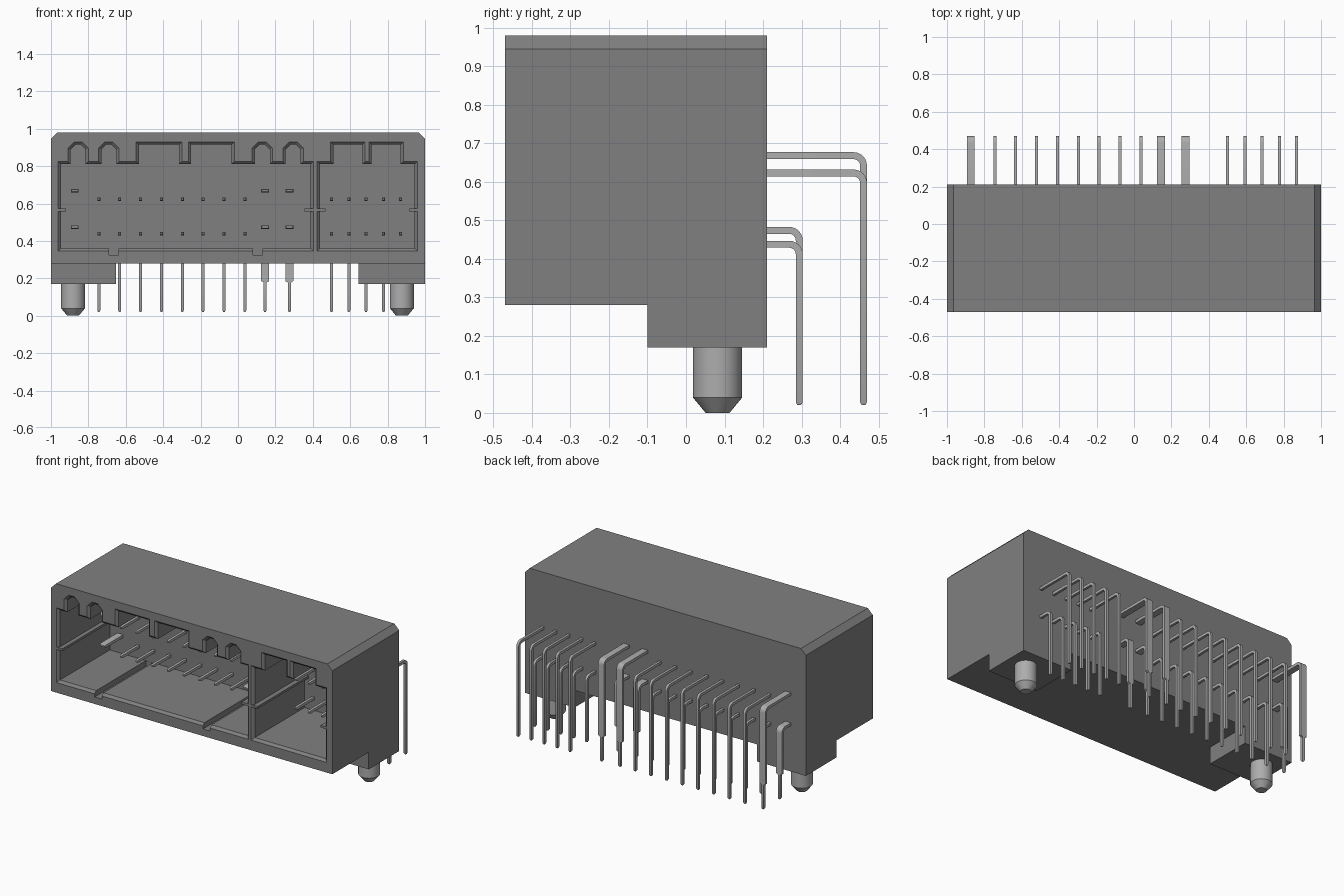
import bpy, bmesh, math
from mathutils import Vector

cube = bpy.data.objects.get("Cube")
if cube:
    bpy.data.objects.remove(cube, do_unlink=True)


def material(name, value):
    m = bpy.data.materials.new(name)
    m.use_nodes = True
    col = (value, value, value, 1)
    m.diffuse_color = col
    m.node_tree.nodes["Principled BSDF"].inputs["Base Color"].default_value = col
    return m


PLASTIC = material("dark grey plastic", 0.216)
METAL = material("light grey metal", 0.42)


def link(name, mesh, loc=(0, 0, 0)):
    ob = bpy.data.objects.new(name, mesh)
    ob.location = loc
    bpy.context.collection.objects.link(ob)
    return ob


def loft(name, rings, mat, smooth=False):
    """Mesh from matching closed rings of points, capped at both ends."""
    bm = bmesh.new()
    vs = [[bm.verts.new(p) for p in ring] for ring in rings]
    n = len(vs[0])
    for a, b in zip(vs, vs[1:]):
        for i in range(n):
            j = (i + 1) % n
            bm.faces.new((a[i], a[j], b[j], b[i]))
    bm.faces.new(vs[0])
    bm.faces.new(vs[-1])
    bmesh.ops.recalc_face_normals(bm, faces=bm.faces)
    me = bpy.data.meshes.new(name)
    bm.to_mesh(me)
    bm.free()
    me.materials.append(mat)
    if smooth:
        me.shade_smooth()
        me.set_sharp_from_angle(angle=math.radians(30))
    return me


def at_y(outline, y):
    return [(x, y, z) for x, z in outline]


def box(name, x0, x1, y0, y1, z0, z1, mat=PLASTIC):
    rect = [(x0, z0), (x1, z0), (x1, z1), (x0, z1)]
    return link(name, loft(name, [at_y(rect, y0), at_y(rect, y1)], mat))


def offset(outline, d):
    """Grow a counter-clockwise outline by d with mitred corners."""
    pts = [Vector(p) for p in outline]
    out = []
    for i, p in enumerate(pts):
        e1 = (p - pts[i - 1]).normalized()
        e2 = (pts[(i + 1) % len(pts)] - p).normalized()
        n1, n2 = Vector((e1.y, -e1.x)), Vector((e2.y, -e2.x))
        out.append(tuple(p + (n1 + n2) * (d / (1 + n1.dot(n2)))))
    return out


FRONT, BACK, WALL = -0.47, 0.21, 0.05
FLOOR, CEIL, NOTCH_TOP, BEVEL = 0.36, 0.81, 0.915, 0.015

# Housing shell with bevelled top corners
shell = [(-1, 0.28), (1, 0.28), (1, 0.945), (0.965, 0.98), (-0.965, 0.98), (-1, 0.945)]
housing = link("housing", loft("housing", [at_y(shell, FRONT), at_y(shell, BACK)], PLASTIC))


# Socket cutters: pocket with keying notches along the top and a lead-in bevel
def socket(name, x0, x1, notches):
    pts = [(x0, FLOOR), (x1, FLOOR), (x1, CEIL)]
    for a, b, c in reversed(notches):
        pts.append((b, CEIL))
        if c:
            pts += [(b, NOTCH_TOP - c), (b - c, NOTCH_TOP), (a + c, NOTCH_TOP), (a, NOTCH_TOP - c)]
        else:
            pts += [(b, NOTCH_TOP), (a, NOTCH_TOP)]
        pts.append((a, CEIL))
    pts.append((x0, CEIL))
    rings = [at_y(offset(pts, BEVEL + 0.003), FRONT - 0.003),
             at_y(pts, FRONT + BEVEL), at_y(pts, WALL)]
    return link(name, loft(name, rings, PLASTIC))


ROUND = 0.026
cutters = [
    socket("large_socket_cutter", -0.947, 0.388,
           [(-0.895, -0.815, ROUND), (-0.73, -0.65, ROUND), (-0.53, -0.315, 0),
            (-0.25, -0.035, 0), (0.09, 0.17, ROUND), (0.255, 0.335, ROUND)]),
    socket("small_socket_cutter", 0.438, 0.945, [(0.51, 0.665, 0), (0.715, 0.87, 0)]),
]
# Grooves in the socket floor
for x in (-0.665, 0.105):
    cutters.append(box("groove_cutter", x - 0.025, x + 0.025, FRONT - 0.02, WALL - 0.001, 0.325, 0.42))

for c in cutters:
    c.hide_render = True
    mod = housing.modifiers.new("cut", 'BOOLEAN')
    mod.operation, mod.solver, mod.object = 'DIFFERENCE', 'EXACT', c
bpy.context.view_layer.update()
cut = bpy.data.meshes.new_from_object(housing.evaluated_get(bpy.context.evaluated_depsgraph_get()))
housing.modifiers.clear()
housing.data = cut
for c in cutters:
    bpy.data.objects.remove(c, do_unlink=True)

# Guide rails on the socket side walls
for name, x0, x1 in (("right_rail", -0.967, -0.92), ("divider_rail", 0.355, 0.468),
                     ("left_rail", 0.917, 0.965)):
    box(name, x0, x1, FRONT, WALL + 0.01, 0.558, 0.573)

# Mounting feet
box("right_foot", -1, -0.652, -0.1, BACK, 0.17, 0.28)
box("left_foot", 0.645, 1, -0.1, BACK, 0.17, 0.28)


# Locating pegs with tapered ends
def circle(r, z, n=32):
    return [(r * math.cos(2 * math.pi * i / n), r * math.sin(2 * math.pi * i / n), z) for i in range(n)]


peg = loft("locating_peg", [circle(0.031, 0), circle(0.064, 0.04), circle(0.064, 0.175)], METAL, True)
link("right_peg", peg, (-0.882, 0.082, 0))
link("left_peg", peg, (0.876, 0.082, 0))


# Right-angle pins: rectangular section swept back out of the wall and down
def pin_mesh(name, z, y, half_w):
    thin, t, r, tip = 0.008, 0.009, 0.026, -0.13
    rings = []

    def ring(py, pz, a, w, h):
        ny, nz = math.sin(a) * h, math.cos(a) * h
        rings.append([(-w, py - ny, pz - nz), (w, py - ny, pz - nz),
                      (w, py + ny, pz + nz), (-w, py + ny, pz + nz)])

    ring(tip, z, 0, half_w - 0.004, t * 0.5)
    ring(tip + 0.012, z, 0, half_w, t)
    for i in range(7):
        a = math.pi / 2 * i / 6
        ring(y - r + r * math.sin(a), z - r + r * math.cos(a), a, half_w, t)
    if half_w > thin:
        ring(y, 0.185, math.pi / 2, half_w, t)
        ring(y, 0.178, math.pi / 2, thin, t)
    ring(y, 0.028, math.pi / 2, thin, t)
    ring(y, 0.02, math.pi / 2, thin * 0.5, t * 0.5)
    return loft(name, rings, METAL, True)


THIN_X = [-0.744 + 0.1115 * i for i in range(8)] + [0.5 + 0.0925 * i for i in range(5)]
WIDE_X = [-0.873, 0.145, 0.275]
for row, y, z_thin, z_wide in (("upper", 0.461, 0.623, 0.668), ("lower", 0.294, 0.438, 0.474)):
    for kind, xs, z, w in (("signal", THIN_X, z_thin, 0.008), ("power", WIDE_X, z_wide, 0.021)):
        name = f"{row}_{kind}_pin"
        mesh = pin_mesh(name, z, y, w)
        for x in xs:
            link(name, mesh, (x, 0, 0))
